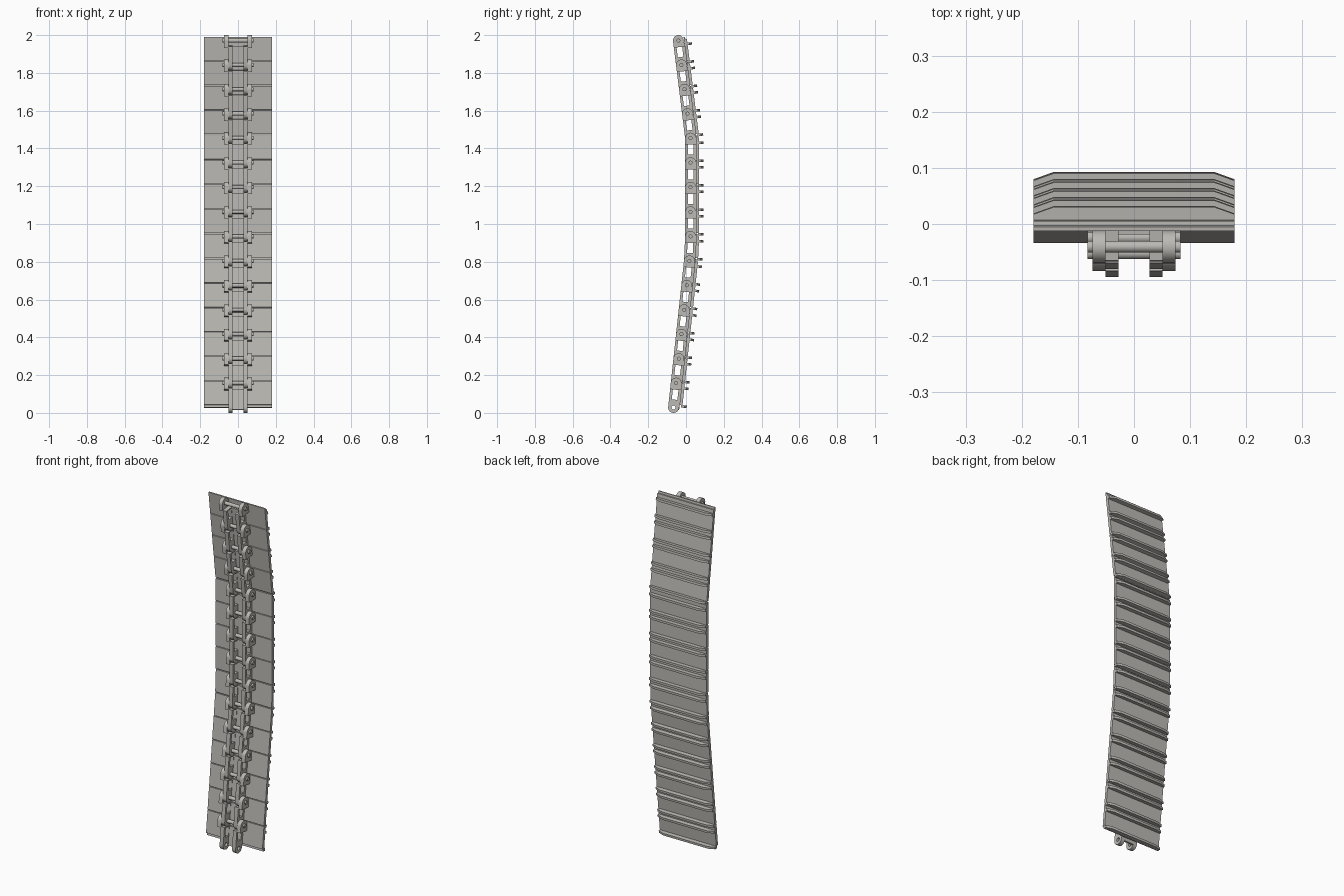
import bpy, bmesh, math
from mathutils import Matrix, Vector

cube = bpy.data.objects.get("Cube")
if cube:
    bpy.data.objects.remove(cube)

PITCH = 0.1301        # distance between neighbouring pins
R = 0.0285            # knuckle radius
PIN_R = 0.0105

steel = bpy.data.materials.new("warm grey steel")
steel.use_nodes = True
GREY = (0.50, 0.49, 0.46, 1)
steel.diffuse_color = GREY
steel.node_tree.nodes["Principled BSDF"].inputs["Base Color"].default_value = GREY

# Maps a (y, z) profile extruded along x
SIDE = Matrix(((0, 0, 1, 0), (1, 0, 0, 0), (0, 1, 0, 0), (0, 0, 0, 1)))


def arc(cy, cz, r, a0, a1, n):
    return [(cy + r * math.cos(math.radians(a0 + (a1 - a0) * i / n)),
             cz + r * math.sin(math.radians(a0 + (a1 - a0) * i / n))) for i in range(n + 1)]


def circle(cy, cz, r, n=20):
    return arc(cy, cz, r, 0, 360, n)[:-1]


def rect(y0, y1, z0, z1):
    return [(y0, z0), (y1, z0), (y1, z1), (y0, z1)]


def prism(name, loops, half, axes, bevel=0):
    """Mesh from an outline with holes (further loops), extruded both ways."""
    cu = bpy.data.curves.new(name, 'CURVE')
    cu.dimensions = '2D'
    cu.fill_mode = 'BOTH'
    cu.extrude = half
    for loop in loops:
        sp = cu.splines.new('POLY')
        sp.points.add(len(loop) - 1)
        for p, (a, b) in zip(sp.points, loop):
            p.co = (a, b, 0, 1)
        sp.use_cyclic_u = True
    ob = bpy.data.objects.new(name, cu)
    bpy.context.collection.objects.link(ob)
    bpy.context.view_layer.update()
    deps = bpy.context.evaluated_depsgraph_get()
    me = bpy.data.meshes.new_from_object(ob.evaluated_get(deps))
    bpy.data.objects.remove(ob)
    bm = bmesh.new()
    bm.from_mesh(me)
    bmesh.ops.remove_doubles(bm, verts=bm.verts, dist=1e-5)
    bmesh.ops.transform(bm, matrix=axes, verts=bm.verts)
    bmesh.ops.recalc_face_normals(bm, faces=bm.faces)
    bm.to_mesh(me)
    bm.free()
    me.name = name
    me.materials.clear()
    me.materials.append(steel)
    me.polygons.foreach_set("use_smooth", [True] * len(me.polygons))
    me.set_sharp_from_angle(angle=math.radians(30))
    return me


# Lower half of a link: round knuckle with pin hole and a window
inner = prism("inner_side_plate", [
    arc(0, 0, R, 180, 360, 16) + [(R + 0.002, 0.01), (R + 0.002, 0.101), (-R, 0.101)],
    circle(0, 0, PIN_R),
    rect(-0.014, 0.016, 0.042, 0.096)], 0.0115, SIDE)

# Upper end of a link: wider knuckle that clasps the next link
outer = prism("outer_knuckle", [
    arc(0, PITCH, R, 0, 180, 16) + [(-R, 0.095), (R + 0.002, 0.095)]], 0.0115, SIDE)

# Cross web joining the two side plates behind the window
web = prism("cross_web", [rect(0.018, 0.031, -0.010, 0.098)], 0.029, SIDE)

# Pin through the upper knuckles
pin = prism("hinge_pin", [circle(0, PITCH, PIN_R)], 0.083, SIDE)

# Flat shoe with a lapped joint at each end
shoe = prism("track_shoe", [[
    (0.046, 0.004), (0.046, PITCH + 0.002), (0.038, PITCH + 0.003),
    (0.037, PITCH + 0.014), (0.030, PITCH + 0.014),
    (0.030, 0.018), (0.039, 0.017), (0.039, 0.004)]], 0.179, SIDE)

# Cleat across the shoe, tapering towards both ends
cleat = prism("cleat", [[
    (-0.179, 0.042), (0.179, 0.042), (0.179, 0.056),
    (0.143, 0.069), (-0.143, 0.069), (-0.179, 0.056)]], 0.0065, Matrix())

# Part mesh and its offsets inside one link
PARTS = [
    (shoe, [(0, 0, 0)]),
    (cleat, [(0, 0, 0.011), (0, 0, PITCH - 0.024)]),
    (web, [(0, 0, 0)]),
    (inner, [(0.0395, 0, 0), (-0.0395, 0, 0)]),
    (outer, [(0.0625, 0, 0), (-0.0625, 0, 0)]),
    (pin, [(0, 0, 0)]),
]

# Chain of links from the bottom up, each with its own lean in degrees
LEAN = [6.16] * 6 + [2.7] + [0] * 4 + [-7.1] * 4
pos = Vector((0, -0.066, R))
for i, lean in enumerate(LEAN):
    turn = Matrix.Rotation(-math.radians(lean), 4, 'X')
    frame = Matrix.Translation(pos) @ turn
    for mesh, offsets in PARTS:
        for k, off in enumerate(offsets):
            ob = bpy.data.objects.new(f"{mesh.name}_{i + 1}_{k + 1}", mesh)
            bpy.context.collection.objects.link(ob)
            ob.matrix_world = frame @ Matrix.Translation(off)
    pos = frame @ Vector((0, 0, PITCH))
